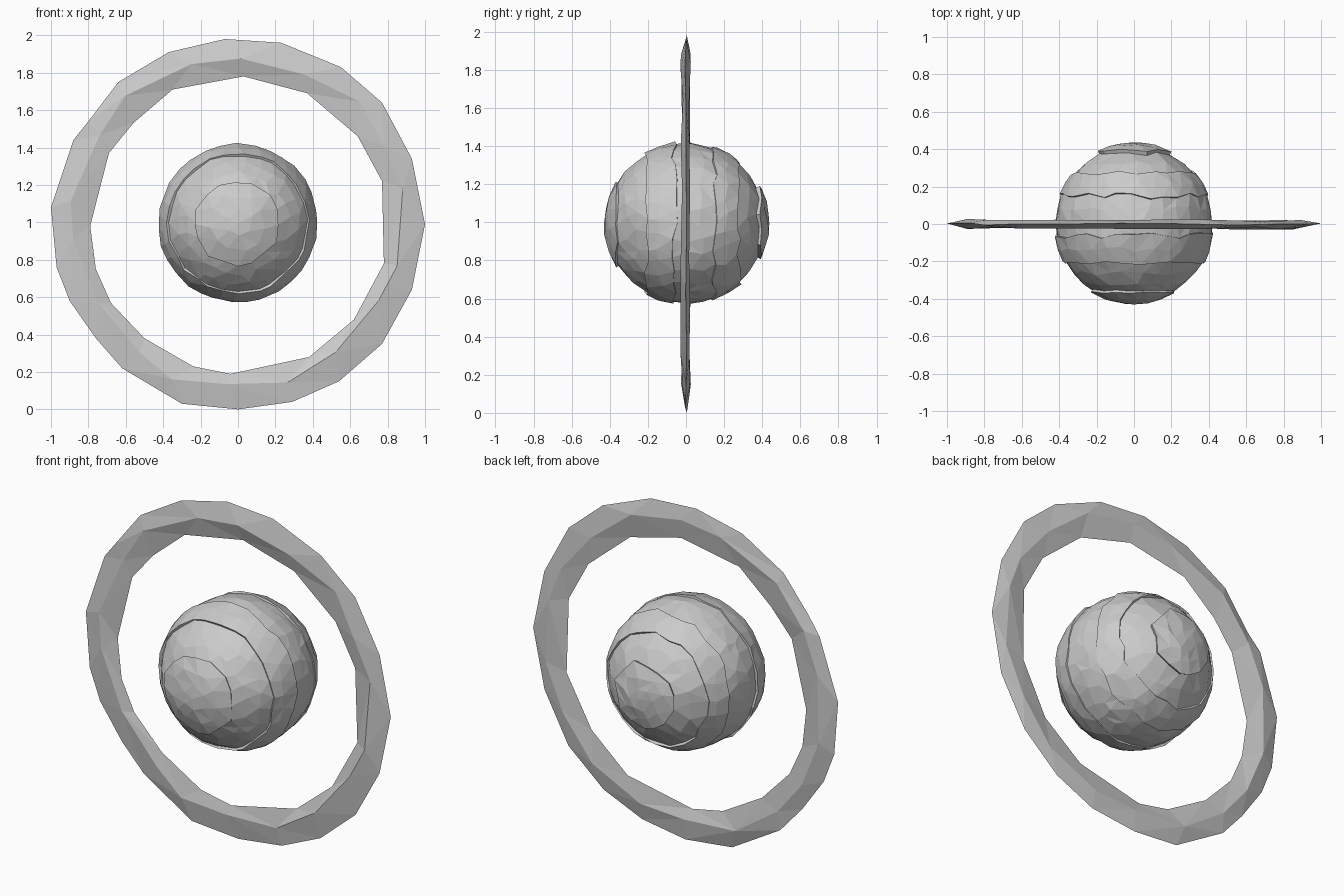
import bpy, bmesh, random
from math import pi, tau, sin, cos, asin, atan2, hypot

if "Cube" in bpy.data.objects:
    bpy.data.objects.remove(bpy.data.objects["Cube"])

random.seed(7)
CZ = 0.995  # shared centre height


def zip_loops(bm, a, b):
    """Triangulate between two closed loops of (angle, vert) with any vertex counts."""
    i = j = 0
    while i < len(a) or j < len(b):
        na = a[i + 1][0] if i + 1 < len(a) else a[0][0] + (tau if i < len(a) else 99)
        nb = b[j + 1][0] if j + 1 < len(b) else b[0][0] + (tau if j < len(b) else 99)
        va, vb = a[i % len(a)][1], b[j % len(b)][1]
        if na <= nb:
            i += 1
            bm.faces.new((va, vb, a[i % len(a)][1]))
        else:
            j += 1
            bm.faces.new((va, vb, b[j % len(b)][1]))


def finish(bm, name):
    bmesh.ops.recalc_face_normals(bm, faces=bm.faces)
    me = bpy.data.meshes.new(name)
    bm.to_mesh(me)
    bm.free()
    bpy.context.collection.objects.link(bpy.data.objects.new(name, me))


# Faceted planet: stepped bands stacked along the y axis
def row_dirs(lat, wobble):
    n = max(6, round(tau * cos(lat) * 0.425 / 0.085))
    off = random.random() * tau / n
    return [(off + (k + random.uniform(-.25, .25)) * tau / n + 0.3 * tau / n,
             lat + random.uniform(-wobble, wobble)) for k in range(n)]


def row_verts(bm, dirs, radius, rough):
    loop = []
    for ang, lat in dirs:
        r = radius + random.uniform(-rough, rough)
        loop.append((ang, bm.verts.new((r * cos(lat) * cos(ang), r * sin(lat),
                                        CZ + r * cos(lat) * sin(ang)))))
    return loop


bm = bmesh.new()
edges = [-0.365, -0.21, -0.06, 0.15, 0.275, 0.385]
radii = [0.430, 0.419, 0.430, 0.420, 0.430, 0.419, 0.437]
lats = [-pi / 2] + [asin(y / 0.428) for y in edges] + [pi / 2]
prev = None
pole = bm.verts.new((0, -radii[0], CZ))
start = None
for k, rad in enumerate(radii):
    lo, hi = lats[k], lats[k + 1]
    rows = max(2, round((hi - lo) * 0.425 / 0.075))
    if k:  # ledge: same outline repeated at this band's radius
        ledge = row_verts(bm, start, rad, 0.003)
        zip_loops(bm, prev, ledge)
        prev = ledge
    for s in range(1, rows + 1):
        if k == len(radii) - 1 and s == rows:
            top = bm.verts.new((0, rad, CZ))
            for q in range(len(prev)):
                bm.faces.new((prev[q][1], prev[(q + 1) % len(prev)][1], top))
            break
        lat = lo + (hi - lo) * s / rows
        dirs = row_dirs(lat, 0.04)
        loop = row_verts(bm, dirs, rad, 0.004)
        if prev is None:
            for q in range(len(loop)):
                bm.faces.new((loop[q][1], loop[(q + 1) % len(loop)][1], pole))
        else:
            zip_loops(bm, prev, loop)
        prev, start = loop, dirs
finish(bm, "planet")

# Flat faceted ring: irregular outlines with a lens-shaped section
outer = [(-.07, 1.98), (.23, 1.96), (.55, 1.83), (.77, 1.64), (.93, 1.34), (1, .99),
         (.93, .64), (.77, .35), (.54, .15), (.29, .04), (0, 0), (-.30, .03), (-.62, .22),
         (-.76, .38), (-.9, .58), (-.97, .76), (-1, 1.08), (-.88, 1.44), (-.8, 1.54),
         (-.64, 1.75), (-.37, 1.91)]
inner = [(.03, 1.78), (.37, 1.69), (.64, 1.46), (.77, 1.22), (.78, .78), (.62, .48),
         (.38, .28), (-.04, .19), (-.24, .23), (-.5, .38), (-.68, .57), (-.76, .75),
         (-.79, .98), (-.69, 1.37), (-.56, 1.53), (-.35, 1.71)]


def outline(bm, pts):
    return sorted(((atan2(z - CZ, x) % tau, bm.verts.new((x, random.uniform(-.006, .006), z)))
                   for x, z in pts), key=lambda p: p[0])


def ridge(bm, side, n=18):
    loop = []
    for k in range(n):
        ang = (k + random.uniform(.2, .7)) * tau / n
        r = random.uniform(0.85, 0.93)
        y = side * random.uniform(0.016, 0.029)
        loop.append((ang, bm.verts.new((r * cos(ang), y, CZ + r * sin(ang)))))
    return loop


bm = bmesh.new()
out_loop, in_loop = outline(bm, outer), outline(bm, inner)
for side in (-1, 1):
    mid = ridge(bm, side)
    zip_loops(bm, out_loop, mid)
    zip_loops(bm, mid, in_loop)
finish(bm, "ring")
